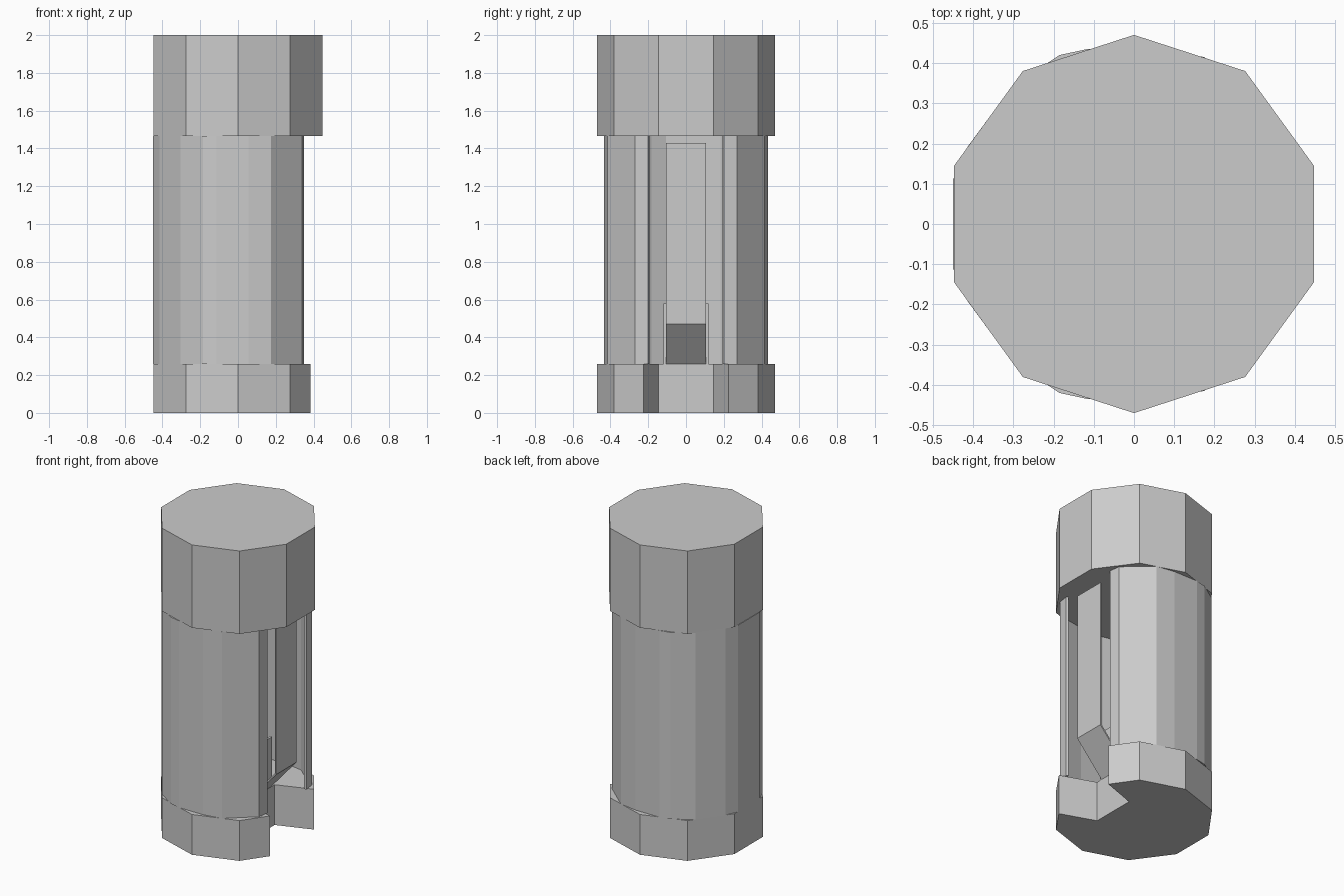
import bpy, bmesh, math
from mathutils import Vector

if "Cube" in bpy.data.objects:
    bpy.data.objects.remove(bpy.data.objects["Cube"], do_unlink=True)

grey = bpy.data.materials.new("plain grey")
grey.use_nodes = True
colour = (0.6, 0.6, 0.6, 1)
grey.diffuse_color = colour
grey.node_tree.nodes["Principled BSDF"].inputs["Base Color"].default_value = colour

RADIUS = 0.47
BASE_TOP, CAP_BOTTOM, TOP = 0.26, 1.465, 2.0


def finish(name, bm):
    bmesh.ops.recalc_face_normals(bm, faces=bm.faces)
    mesh = bpy.data.meshes.new(name)
    bm.to_mesh(mesh)
    bm.free()
    mesh.materials.append(grey)
    obj = bpy.data.objects.new(name, mesh)
    bpy.context.collection.objects.link(obj)
    return obj


def prism(name, outline, low, high):
    """Extrude a floor outline straight up."""
    bm = bmesh.new()
    face = bm.faces.new([bm.verts.new((x, y, low)) for x, y in outline])
    moved = bmesh.ops.extrude_face_region(bm, geom=[face])["geom"]
    bmesh.ops.translate(bm, vec=(0, 0, high - low),
                        verts=[v for v in moved if isinstance(v, bmesh.types.BMVert)])
    return finish(name, bm)


def mirrored(half):
    """Close a half outline by mirroring it in y."""
    return half + [(x, -y) for x, y in reversed(half)]


def offset_inward(points, amount):
    return [tuple(Vector(p) * (1 - amount / Vector(p).length)) for p in points]


decagon = [(RADIUS * math.cos(math.radians(18 + 36 * i)),
            RADIUS * math.sin(math.radians(18 + 36 * i))) for i in range(10)]

# Cap: full ten-sided drum
prism("cap", decagon, CAP_BOTTOM, TOP)

# Base: the same drum with a tapered notch on the left side
notch = [(0.16, 0.145), (0.385, 0.225)]
back_half = notch + decagon[1:5]
prism("base", mirrored(back_half), 0, BASE_TOP)

# Body: thin faceted wall, open above the notch
wall_half = [(0.35, 0.2), (0.34, 0.27), (0.175, 0.415), (0.055, 0.435),
             (-0.115, 0.435), (-0.185, 0.42), (-0.305, 0.34),
             (-0.415, 0.19), (-0.45, 0.11)]
wall = mirrored(wall_half)
inner = offset_inward(wall, 0.015)
prism("body_wall", wall + inner[::-1], BASE_TOP, CAP_BOTTOM)

# Low wall behind the notch
prism("notch_back_wall", [(0.145, -0.12), (0.16, -0.12), (0.16, 0.12), (0.145, 0.12)],
      BASE_TOP, 0.58)

# Chute: upright plate that slopes inward at the bottom
side = [(0.16, 0.26), (0.345, 0.47), (0.345, 1.43),
        (0.336, 1.43), (0.336, 0.475), (0.16, 0.275)]
bm = bmesh.new()
face = bm.faces.new([bm.verts.new((x, -0.105, z)) for x, z in side])
moved = bmesh.ops.extrude_face_region(bm, geom=[face])["geom"]
bmesh.ops.translate(bm, vec=(0, 0.21, 0),
                    verts=[v for v in moved if isinstance(v, bmesh.types.BMVert)])
finish("chute_plate", bm)
